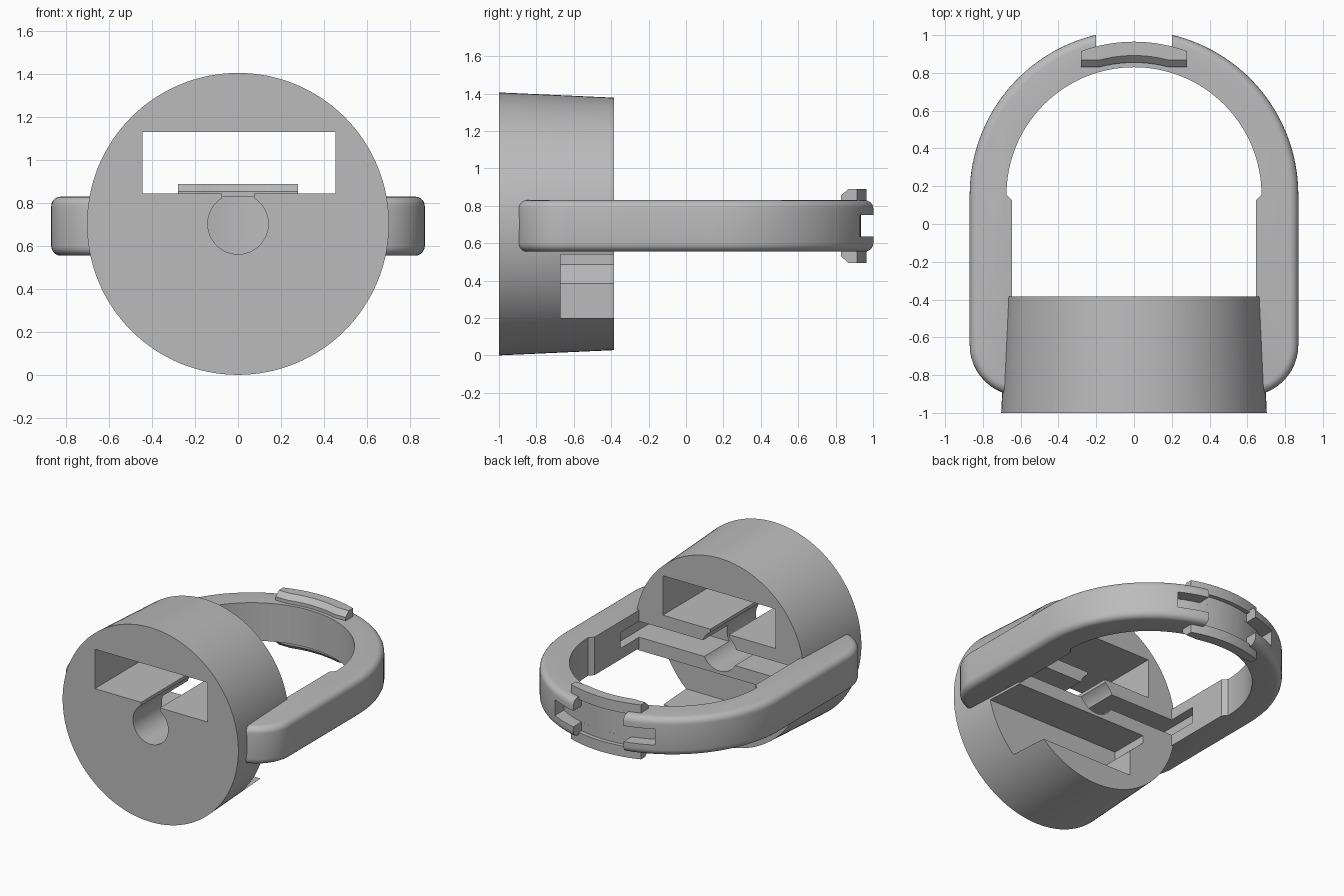
import bpy, bmesh, math
from mathutils import Matrix

old = bpy.data.objects.get("Cube")
if old:
    bpy.data.objects.remove(old, do_unlink=True)

grey = bpy.data.materials.new("plain_grey")
grey.use_nodes = True
COLOUR = (0.5, 0.5, 0.5, 1)
grey.diffuse_color = COLOUR
grey.node_tree.nodes["Principled BSDF"].inputs["Base Color"].default_value = COLOUR

HEAD_Z = 0.703      # axis height of the round head
BAND_Z = 0.692      # middle height of the loop
ARC_Y = 0.155       # centre of the loop's round end
BAND_LOW, BAND_TOP = 0.555, 0.83
SLOT_LOW, SLOT_TOP = 0.635, 0.75


def finish(name, bm):
    bmesh.ops.recalc_face_normals(bm, faces=bm.faces)
    mesh = bpy.data.meshes.new(name)
    bm.to_mesh(mesh)
    bm.free()
    obj = bpy.data.objects.new(name, mesh)
    bpy.context.collection.objects.link(obj)
    mesh.materials.append(grey)
    return obj


def prism(name, outline, low, high, axis="z", bevel=0):
    """Extrude an outline along z, or an (x, z) outline along y."""
    bm = bmesh.new()
    place = (lambda a, b, h: (a, b, h)) if axis == "z" else (lambda a, b, h: (a, h, b))
    face = bm.faces.new([bm.verts.new(place(a, b, low)) for a, b in outline])
    moved = bmesh.ops.extrude_face_region(bm, geom=[face])["geom"]
    bmesh.ops.translate(bm, vec=place(0, 0, high - low),
                        verts=[v for v in moved if isinstance(v, bmesh.types.BMVert)])
    if bevel:
        rims = [e for e in bm.edges if abs(e.verts[0].co.z - e.verts[1].co.z) < 1e-5]
        bmesh.ops.bevel(bm, geom=rims, offset=bevel, segments=5, profile=0.5, affect="EDGES")
    return finish(name, bm)


def box(name, x, y, z):
    return prism(name, [(x[0], y[0]), (x[1], y[0]), (x[1], y[1]), (x[0], y[1])], *z)


def cone_y(name, r1, r2, y1, y2, sides):
    bm = bmesh.new()
    bmesh.ops.create_cone(bm, cap_ends=True, segments=sides, radius1=r1, radius2=r2,
                          depth=y2 - y1, matrix=Matrix.Translation((0, (y1 + y2) / 2, HEAD_Z))
                          @ Matrix.Rotation(-math.pi / 2, 4, "X"))
    return finish(name, bm)


def cut(obj, *cutters):
    for cutter in cutters:
        cutter.hide_render = True
        mod = obj.modifiers.new("cut", "BOOLEAN")
        mod.operation, mod.solver, mod.object = "DIFFERENCE", "EXACT", cutter
        with bpy.context.temp_override(object=obj, active_object=obj):
            bpy.ops.object.modifier_apply(modifier=mod.name)
        bpy.data.objects.remove(cutter, do_unlink=True)


def arc(cx, cy, r, start, end, steps):
    angles = [math.radians(start + (end - start) * i / steps) for i in range(steps + 1)]
    return [(cx + r * math.cos(a), cy + r * math.sin(a)) for a in angles]


def outside_arc(name, r, half, z):
    """Everything beyond radius r of the round end, within half of the middle."""
    spread = math.degrees(math.asin(half / r))
    outline = arc(0, ARC_Y, r, 90 - spread, 90 + spread, 16)
    return prism(name, outline + [(-half, 1.3), (half, 1.3)], *z)


# Round head, slightly tapered towards the back
head = cone_y("head", 0.703, 0.675, -1, -0.385, 128)
cut(head,
    box("window_cutter", (-0.445, 0.455), (-1.1, 0), (0.845, 1.13)),
    cone_y("hole_cutter", 0.141, 0.141, -1.1, 0, 48),
    box("keyway_cutter", (-0.075, 0.075), (-1.1, 0), (0.75, 0.9)),
    box("strap_slot_cutter", (-0.72, 0.72), (-0.67, 0), (SLOT_LOW, SLOT_TOP)),
    # side pocket with a stepped blind end
    prism("pocket_cutter", [(0.9, 0.2), (-0.29, 0.2), (-0.29, 0.385),
                            (-0.4, 0.485), (-0.4, 0.54), (0.9, 0.54)], -0.67, 0, "y"))

# Loop with rounded outer rims and straight arms
half_outline = arc(0.6, -0.64, 0.27, -90, 0, 12) + arc(0, ARC_Y, 0.87, 0, 90, 32)
outline = half_outline + [(-x, y) for x, y in reversed(half_outline[:-1])]
loop = prism("loop", outline, BAND_LOW, BAND_TOP, bevel=0.045)
opening = [(0.645, -1.2), (0.645, 0.125)] + arc(0, ARC_Y, 0.675, 0, 180, 64)
opening += [(-0.645, 0.125), (-0.645, -1.2)]
cut(loop,
    prism("opening_cutter", opening, 0.3, 1.1),
    outside_arc("gap_cutter", 0.78, 0.2, (0.3, 1.1)),
    outside_arc("tip_slot_cutter", 0.78, 0.4, (SLOT_LOW, SLOT_TOP)),
    box("arm_pocket_cutter", (-0.71, 0.71), (-0.6, -0.17), (SLOT_LOW, SLOT_TOP)))


# Curved retaining tabs above and below the gap
def tab(name, side):
    bm = bmesh.new()
    rings = []
    steps = 24
    for i in range(steps + 1):
        x = 0.28 * (2 * i / steps - 1)
        inner = max(0.83, ARC_Y + math.sqrt(0.7 ** 2 - x * x))
        outer = ARC_Y + math.sqrt(0.81 ** 2 - x * x)
        section = [(inner, 0.12), (inner, 0.163), (inner + 0.037, 0.197),
                   (outer, 0.197), (outer, 0.12)]
        rings.append([bm.verts.new((x, y, BAND_Z + side * h)) for y, h in section])
    for a, b in zip(rings, rings[1:]):
        for k in range(len(a)):
            bm.faces.new((a[k - 1], a[k], b[k], b[k - 1]))
    bm.faces.new(rings[0])
    bm.faces.new(rings[-1])
    return finish(name, bm)


parts = [head, loop, tab("upper_tab", 1), tab("lower_tab", -1)]

# Smooth curves, sharp corners
bpy.ops.object.select_all(action="DESELECT")
for part in parts:
    part.select_set(True)
bpy.context.view_layer.objects.active = head
bpy.ops.object.shade_smooth_by_angle(angle=math.radians(25))
